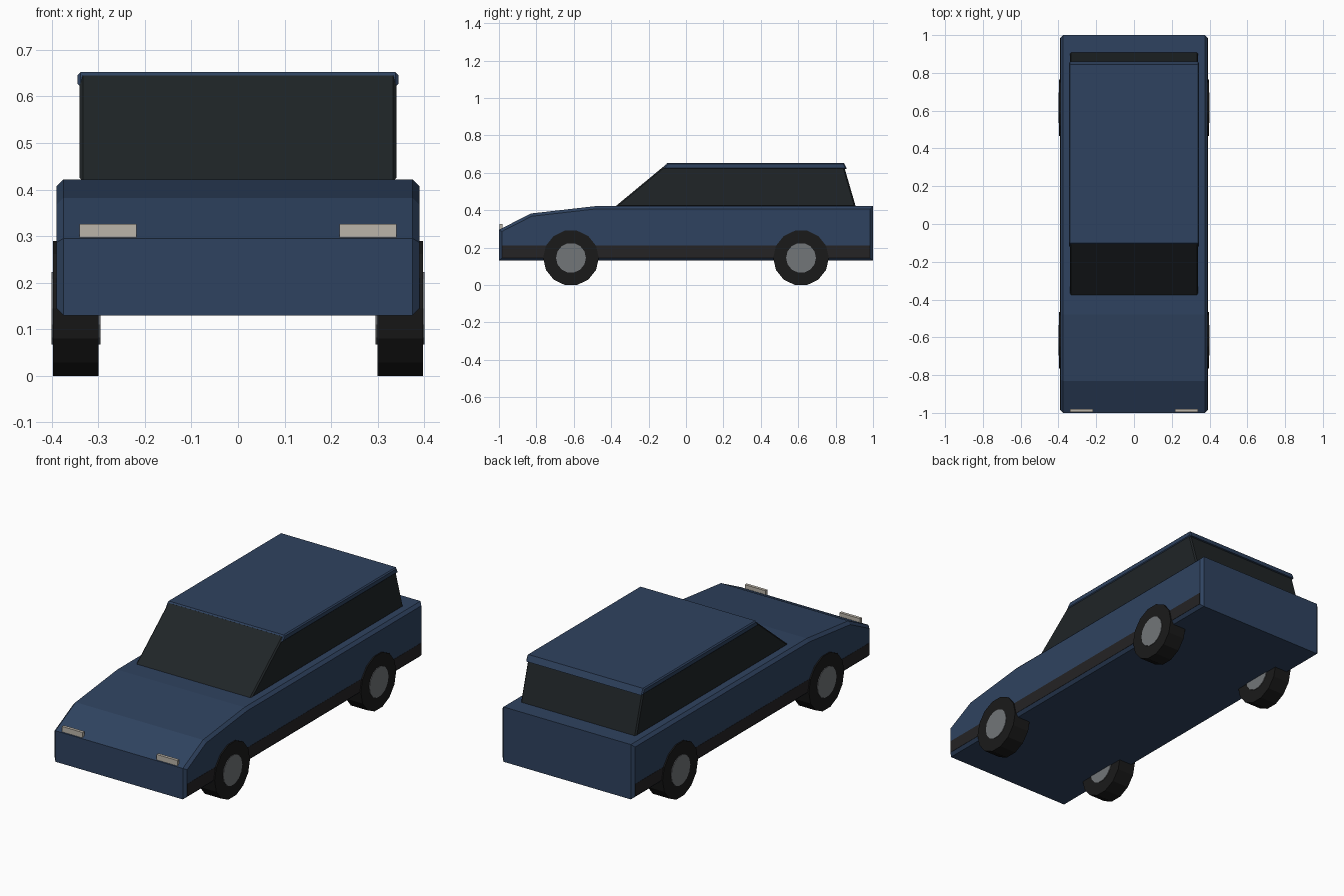
import bpy, bmesh, math

if "Cube" in bpy.data.objects:
    bpy.data.objects.remove(bpy.data.objects["Cube"])


def material(name, rgb):
    m = bpy.data.materials.new(name)
    m.diffuse_color = (*rgb, 1)
    m.use_nodes = True
    m.node_tree.nodes["Principled BSDF"].inputs["Base Color"].default_value = m.diffuse_color
    return m


BLUE = material("blue_paint", (0.028, 0.055, 0.115))
GLASS = material("dark_glass", (0.014, 0.018, 0.020))
TYRE = material("black_rubber", (0.010, 0.010, 0.010))
TRIM = material("dark_trim", (0.018, 0.017, 0.018))
HUB = material("grey_metal", (0.17, 0.18, 0.19))
LAMP = material("lamp_lens", (0.50, 0.46, 0.40))


def finish(name, bm, mat):
    bmesh.ops.recalc_face_normals(bm, faces=bm.faces)
    me = bpy.data.meshes.new(name)
    bm.to_mesh(me)
    bm.free()
    me.materials.append(mat)
    ob = bpy.data.objects.new(name, me)
    bpy.context.collection.objects.link(ob)
    return ob


def prism(name, profile, x0, x1, mat, bevel=0):
    """Extrude a (y, z) side profile from x0 to x1, chamfering the side outlines."""
    bm = bmesh.new()
    face = bm.faces.new([bm.verts.new((x0, y, z)) for y, z in profile])
    ext = bmesh.ops.extrude_face_region(bm, geom=[face], use_keep_orig=True)
    verts = [g for g in ext["geom"] if isinstance(g, bmesh.types.BMVert)]
    bmesh.ops.translate(bm, verts=verts, vec=(x1 - x0, 0, 0))
    if bevel:
        rims = [e for e in bm.edges
                if abs(e.verts[0].co.x - e.verts[1].co.x) < 1e-5]
        bmesh.ops.bevel(bm, geom=rims, offset=bevel, segments=1,
                        affect='EDGES', clamp_overlap=True)
    return finish(name, bm, mat)


def rect(y0, y1, z0, z1):
    return [(y0, z0), (y1, z0), (y1, z1), (y0, z1)]


def disc(y, z, flat_radius, sides=14):
    r = flat_radius / math.cos(math.pi / sides)
    angles = [math.tau * (i + 0.5) / sides + math.pi / 2 for i in range(sides)]
    return [(y + r * math.cos(a), z + r * math.sin(a)) for a in angles]


# Lower body with sloping bonnet
prism("body", [(-1, 0.13), (1, 0.13), (1, 0.422), (-0.48, 0.422),
               (-0.83, 0.382), (-1, 0.295)], -0.39, 0.39, BLUE, 0.015)

# Glasshouse and roof panel
prism("windows", [(-0.38, 0.418), (0.908, 0.418), (0.842, 0.645), (-0.106, 0.645)],
      -0.34, 0.34, GLASS, 0.007)
prism("roof", [(-0.125, 0.62), (0.86, 0.62), (0.845, 0.652), (-0.1, 0.652)],
      -0.344, 0.344, BLUE, 0.006)

for side, s in (("left", -1), ("right", 1)):
    # Side sill trim and headlight
    prism(f"{side}_sill_trim", rect(-0.985, 0.985, 0.145, 0.21),
          s * 0.38, s * 0.391, TRIM)
    prism(f"{side}_headlight", rect(-0.996, -0.98, 0.285, 0.326),
          s * 0.218, s * 0.34, LAMP)
    # Wheels
    for end, y in (("front", -0.615), ("rear", 0.615)):
        prism(f"{end}_{side}_tyre", disc(y, 0.145, 0.145),
              s * 0.299, s * 0.397, TYRE)
        prism(f"{end}_{side}_hub", disc(y, 0.145, 0.078),
              s * 0.295, s * 0.4, HUB)
